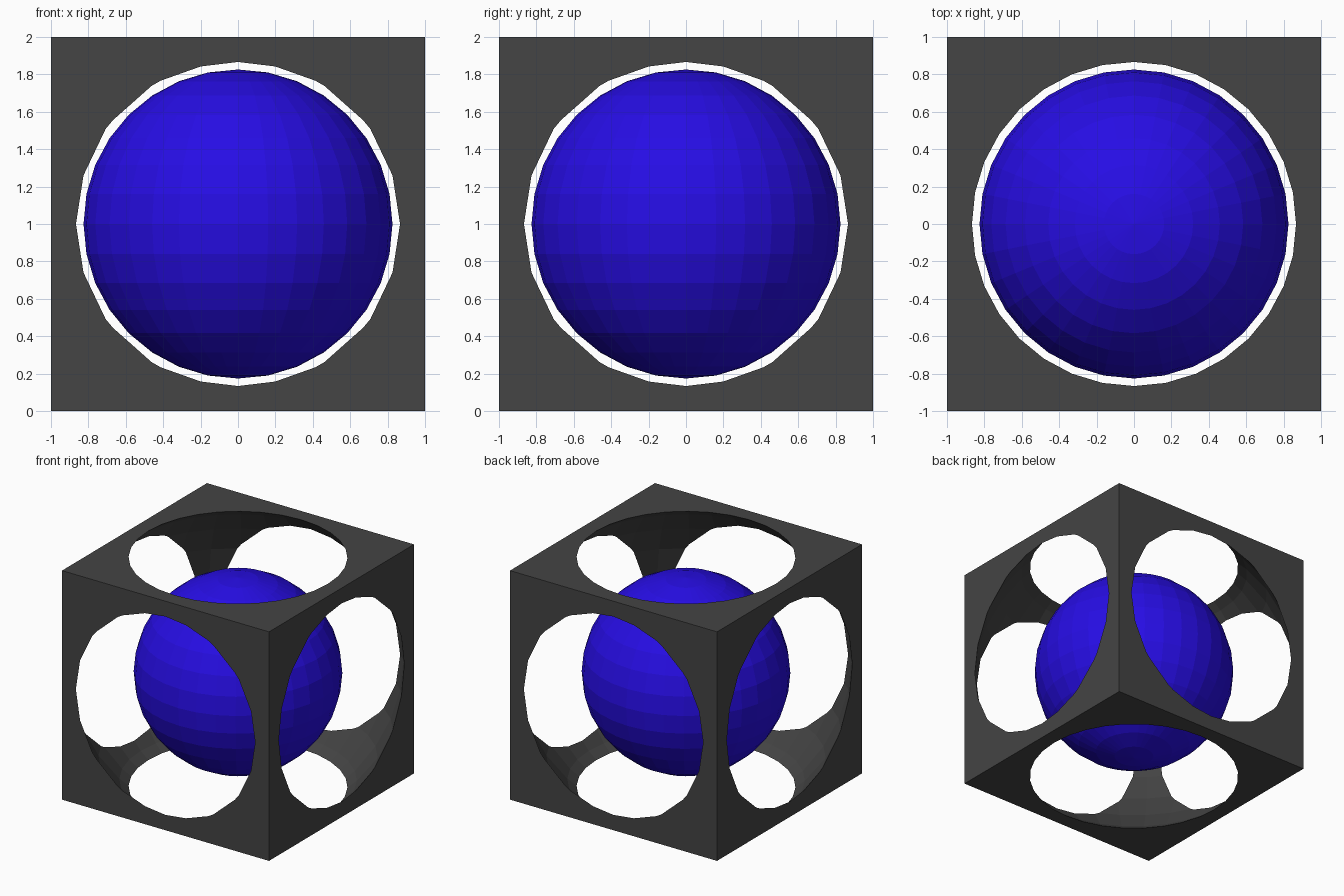
import bpy

if "Cube" in bpy.data.objects:
    bpy.data.objects.remove(bpy.data.objects["Cube"])


def material(name, rgb):
    m = bpy.data.materials.new(name)
    m.diffuse_color = (*rgb, 1.0)
    m.use_nodes = True
    m.node_tree.nodes["Principled BSDF"].inputs["Base Color"].default_value = m.diffuse_color
    return m


def uv_sphere(name, radius):
    bpy.ops.mesh.primitive_uv_sphere_add(segments=32, ring_count=16,
                                         radius=radius, location=(0, 0, 1))
    ob = bpy.context.object
    ob.name = name
    return ob


grey = material("dark grey", (0.058, 0.058, 0.058))
blue = material("deep blue", (0.02, 0.004, 0.78))

# Hollow for the frame
cutter = uv_sphere("frame_cutter", 1.329)
cutter.data.materials.append(grey)

# Cube frame, with a sphere cut out of its middle
bpy.ops.mesh.primitive_cube_add(size=2, location=(0, 0, 1))
frame = bpy.context.object
frame.name = "cube_frame"
frame.data.materials.append(grey)
mod = frame.modifiers.new("hollow", 'BOOLEAN')
mod.operation = 'DIFFERENCE'
mod.solver = 'EXACT'
mod.object = cutter
bpy.ops.object.modifier_apply(modifier=mod.name)
bpy.data.objects.remove(cutter, do_unlink=True)

# Ball floating inside the frame
ball = uv_sphere("inner_ball", 0.826)
ball.data.materials.append(blue)
